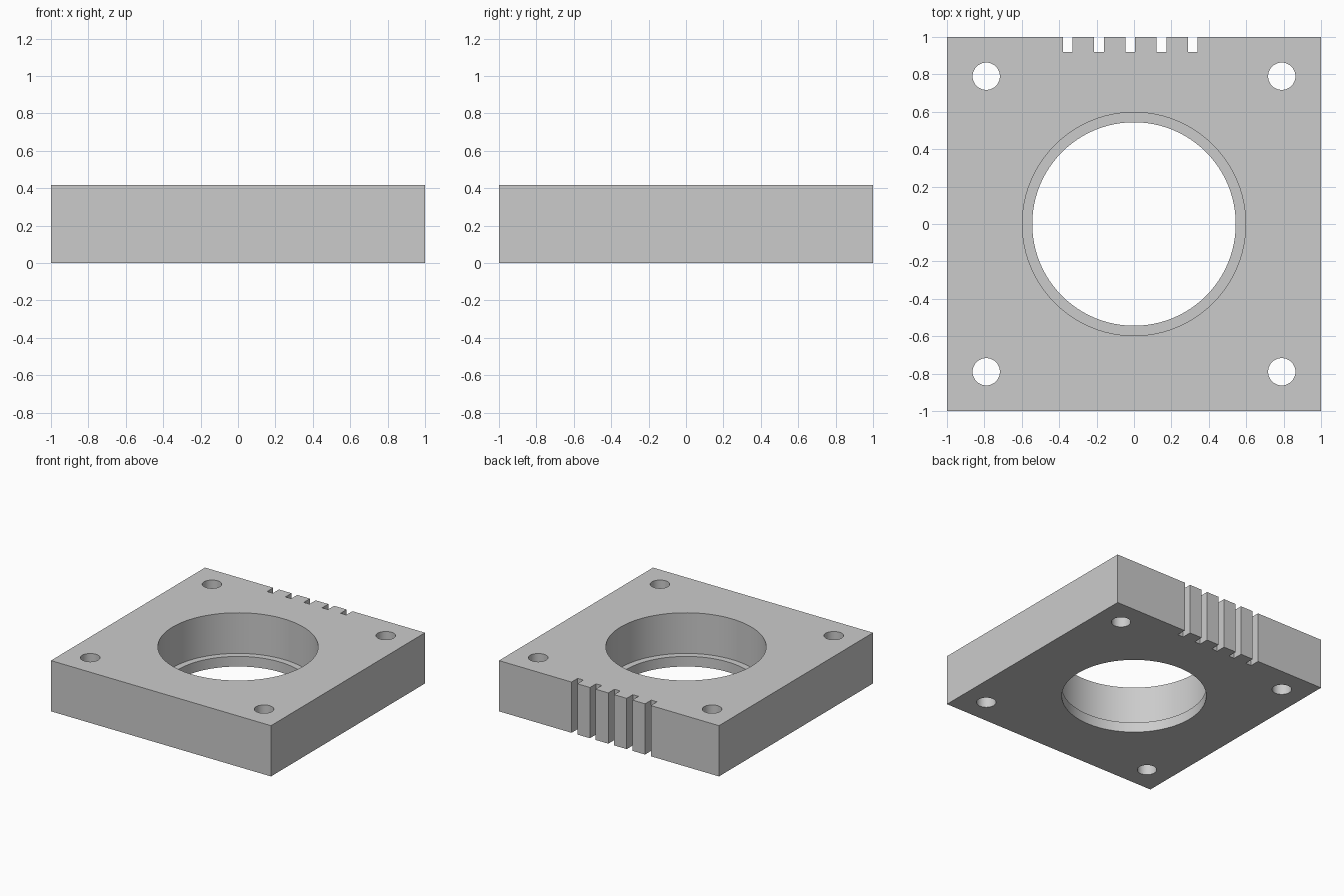
import bpy

if "Cube" in bpy.data.objects:
    bpy.data.objects.remove(bpy.data.objects["Cube"], do_unlink=True)

HEIGHT = 0.417
LEDGE = 0.083

# Single light grey material
grey = bpy.data.materials.new("light_grey")
grey.use_nodes = True
colour = (0.6, 0.6, 0.6, 1)
grey.diffuse_color = colour
grey.node_tree.nodes["Principled BSDF"].inputs["Base Color"].default_value = colour


def box(name, centre, size):
    bpy.ops.mesh.primitive_cube_add(size=1, location=centre)
    ob = bpy.context.object
    ob.name = name
    ob.scale = size
    bpy.ops.object.transform_apply(location=True, rotation=False, scale=True)
    return ob


def cylinder(name, x, y, radius, bottom, top, sides):
    bpy.ops.mesh.primitive_cylinder_add(
        vertices=sides, radius=radius, depth=top - bottom,
        location=(x, y, (top + bottom) / 2))
    ob = bpy.context.object
    ob.name = name
    return ob


def cut(target, cutter):
    cutter.hide_render = True
    mod = target.modifiers.new("cut", "BOOLEAN")
    mod.operation = "DIFFERENCE"
    mod.solver = "EXACT"
    mod.object = cutter
    bpy.context.view_layer.objects.active = target
    bpy.ops.object.modifier_apply(modifier=mod.name)
    bpy.data.objects.remove(cutter, do_unlink=True)


# Square block
block = box("mounting_block", (0, 0, HEIGHT / 2), (2, 2, HEIGHT))

# Stepped central bore: wide seat above a narrower through hole
cut(block, cylinder("seat_cutter", 0, 0, 0.597, LEDGE, 1, 96))
cut(block, cylinder("bore_cutter", 0, 0, 0.544, -1, 0.2, 96))

# Four corner bolt holes
for x in (-0.79, 0.79):
    for y in (-0.79, 0.79):
        cut(block, cylinder("bolt_hole_cutter", x, y, 0.073, -1, 1, 40))

# Five vertical slots along the back edge
for i in range(5):
    x = -0.02 + (i - 2) * 0.167
    cut(block, box("slot_cutter", (x, 1.02, 0.2), (0.052, 0.2, 2)))

# Smooth round walls, crisp edges
block.data.materials.clear()
block.data.materials.append(grey)
bpy.ops.object.select_all(action="DESELECT")
block.select_set(True)
bpy.context.view_layer.objects.active = block
bpy.ops.object.shade_smooth_by_angle(angle=0.5)
